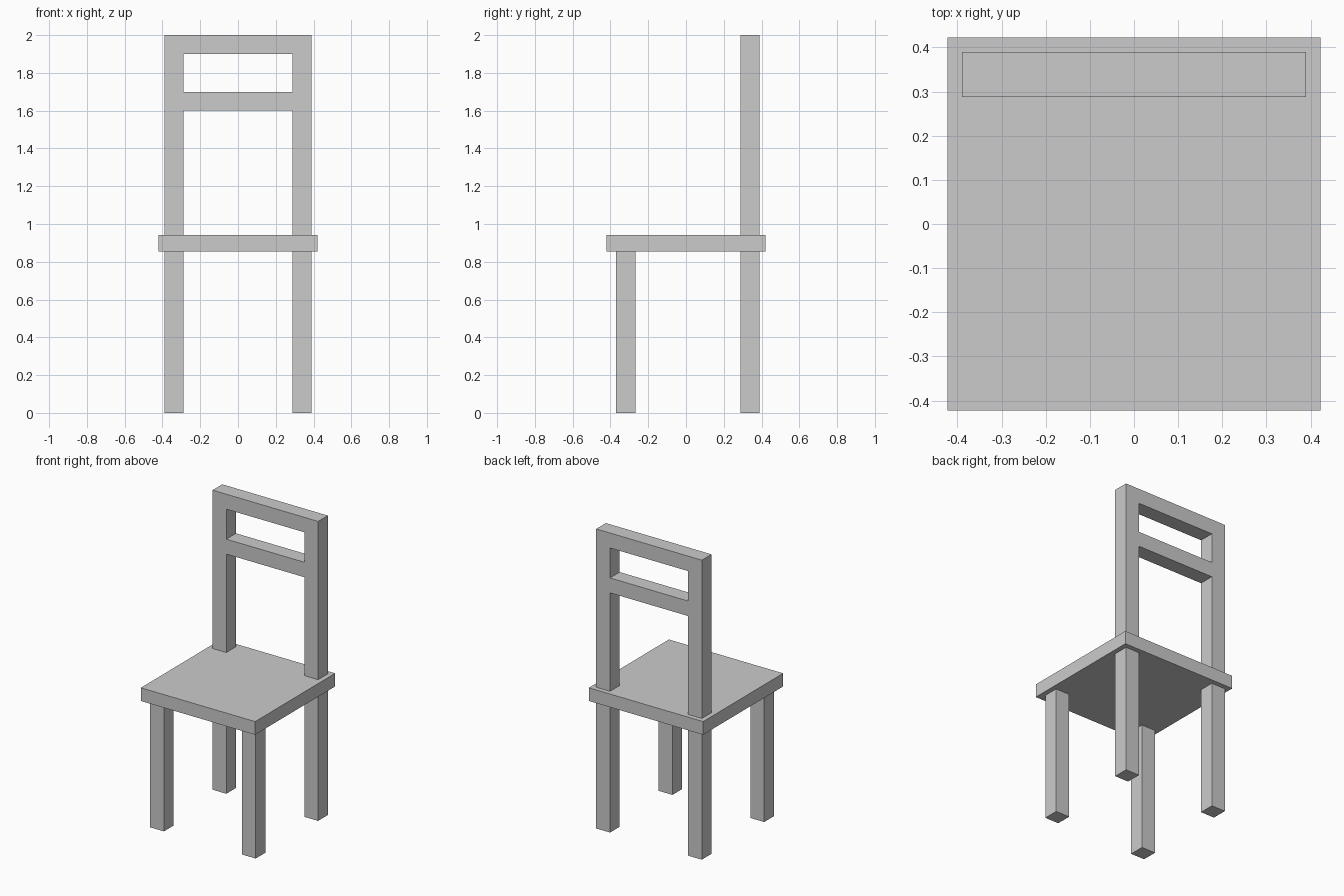
import bpy

if "Cube" in bpy.data.objects:
    bpy.data.objects.remove(bpy.data.objects["Cube"])


def box(name, x, y, z):
    """Box spanning the (min, max) pair on each axis."""
    bpy.ops.mesh.primitive_cube_add(size=1, location=[(a + b) / 2 for a, b in (x, y, z)])
    ob = bpy.context.object
    ob.name = name
    ob.scale = [b - a for a, b in (x, y, z)]
    bpy.ops.object.transform_apply(location=False, rotation=False, scale=True)
    return ob


INNER, OUTER = 0.288, 0.39      # leg faces, measured from the centre line
BACK_Y = (0.288, 0.39)
FRONT_Y = (-0.37, -0.268)

# Seat slab
box("seat", (-0.422, 0.422), (-0.422, 0.422), (0.855, 0.943))

# Front legs and full-height back posts
for side, x in (("left", (-OUTER, -INNER)), ("right", (INNER, OUTER))):
    box(f"front_leg_{side}", x, FRONT_Y, (0, 0.855))
    box(f"back_post_{side}", x, BACK_Y, (0, 2))

# Backrest rails fitted between the posts
for name, z in (("top_rail", (1.9, 2.0)), ("middle_rail", (1.6, 1.7))):
    box(name, (-INNER, INNER), BACK_Y, z)
